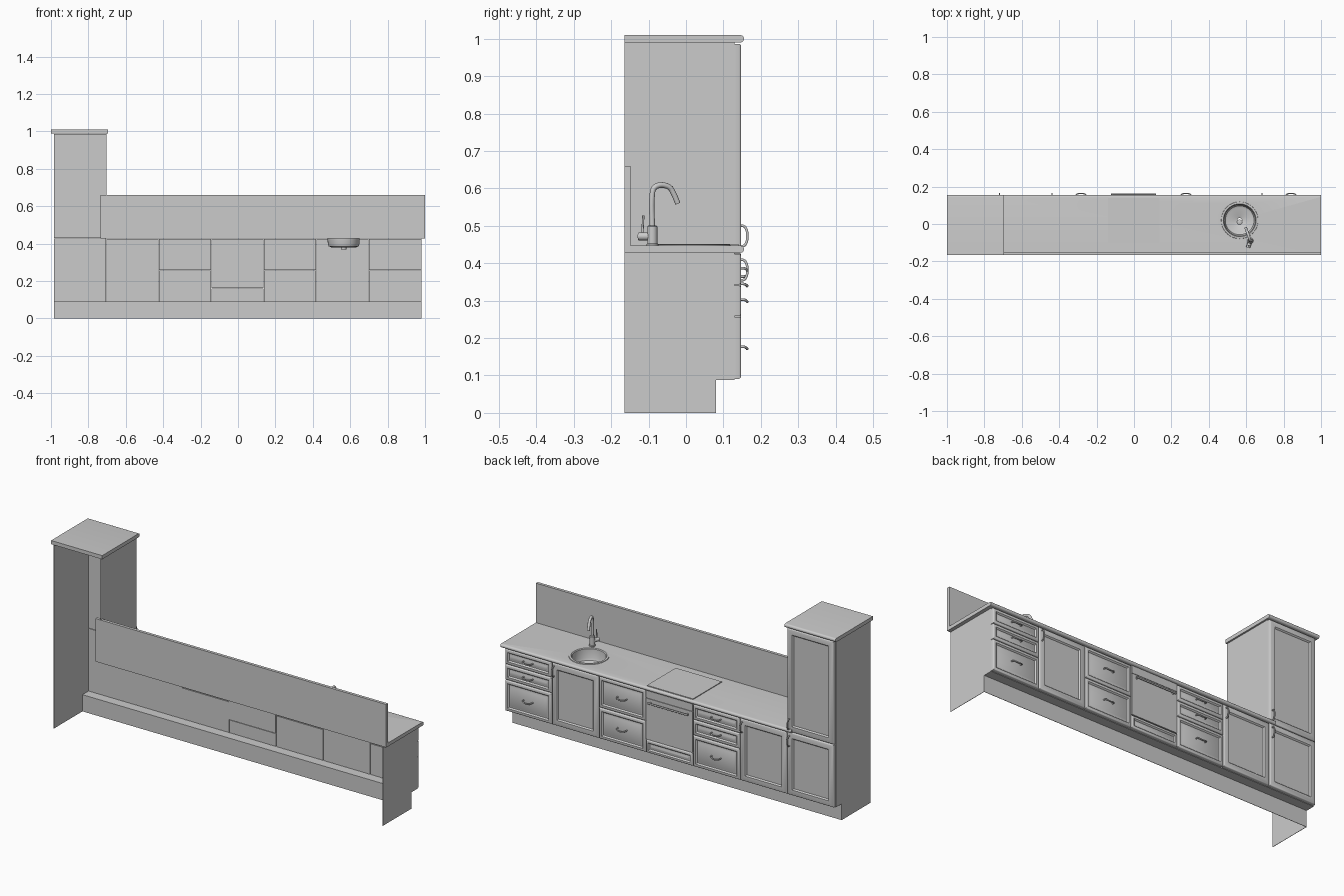
import bpy, bmesh, math
from mathutils import Vector

if "Cube" in bpy.data.objects:
    bpy.data.objects.remove(bpy.data.objects["Cube"])

X0, W = -0.985, 0.2807          # left edge and width of one cabinet module
BACK = -0.165


def finish(name, bm, angle=35):
    bmesh.ops.recalc_face_normals(bm, faces=bm.faces)
    me = bpy.data.meshes.new(name)
    bm.to_mesh(me)
    bm.free()
    ob = bpy.data.objects.new(name, me)
    bpy.context.collection.objects.link(ob)
    bpy.ops.object.select_all(action='DESELECT')
    ob.select_set(True)
    bpy.context.view_layer.objects.active = ob
    bpy.ops.object.shade_smooth_by_angle(angle=math.radians(angle))
    return ob


def loft(name, rings, cap=True):
    """Skin a list of closed rings, capping both ends."""
    bm = bmesh.new()
    vs = [[bm.verts.new(p) for p in r] for r in rings]
    n = len(rings[0])
    for a, b in zip(vs, vs[1:]):
        for i in range(n):
            bm.faces.new((a[i], a[(i + 1) % n], b[(i + 1) % n], b[i]))
    if cap:
        bm.faces.new(vs[0])
        bm.faces.new(vs[-1])
    return finish(name, bm)


def extrude_x(name, profile, x0, x1):
    return loft(name, [[(x, y, z) for y, z in profile] for x in (x0, x1)])


def box(name, x0, x1, y0, y1, z0, z1):
    return extrude_x(name, [(y0, z0), (y1, z0), (y1, z1), (y0, z1)], x0, x1)


def lathe(name, cx, cy, profile, n=40, cap=True):
    return loft(name, [[(cx + r * math.cos(2 * math.pi * i / n), cy + r * math.sin(2 * math.pi * i / n), z)
                        for i in range(n)] for r, z in profile], cap)


def tube(name, pts, r, smooth=True):
    cu = bpy.data.curves.new(name, 'CURVE')
    cu.dimensions = '3D'
    cu.bevel_depth, cu.bevel_resolution, cu.resolution_u = r, 3, 6
    cu.use_fill_caps = True
    sp = cu.splines.new('BEZIER')
    sp.bezier_points.add(len(pts) - 1)
    for b, p in zip(sp.bezier_points, pts):
        b.co = p
        b.handle_left_type = b.handle_right_type = 'AUTO' if smooth else 'VECTOR'
    ob = bpy.data.objects.new(name, cu)
    bpy.context.collection.objects.link(ob)
    return ob


def front(name, x0, x1, z0, z1, frame, raised):
    """Framed door or drawer front with a recessed panel."""
    g = 0.0012
    x0, x1, z0, z1 = x0 + g, x1 - g, z0 + g, z1 - g
    steps = [(0, .128), (0, .142), (.002, .1455), (.005, .147), (frame, .147),
             (frame + .003, .1445), (frame + .006, .140)]
    if raised:
        steps += [(frame + .008, .140), (frame + .016, .1445)]
    loft(name, [[(x0 + d, y, z0 + d), (x1 - d, y, z0 + d), (x1 - d, y, z1 - d), (x0 + d, y, z1 - d)]
                for d, y in steps])


def pull(name, x, z, vertical):
    """Bow handle with small round feet."""
    prof = [(-.027, .143), (-.026, .155), (-.016, .162), (0, .1635), (.016, .162), (.026, .155), (.027, .143)]
    sag = lambda t: -.006 * (1 - (t / .027) ** 2)
    tube(name, [(x, y, z + t) if vertical else (x + t, y, z + sag(t)) for t, y in prof], .0035)


# Open-backed carcass: notched end panels, tower side, toe kick and underside
end = [(BACK, 0), (.08, 0), (.08, .09), (.13, .09)]
extrude_x("tower_end_panel", end + [(.13, .99), (BACK, .99)], X0, X0 + .002)
extrude_x("right_end_panel", end + [(.13, .43), (BACK, .43)], .978, .98)
box("tower_inner_panel", -.706, -.704, BACK, .13, .445, .99)
box("toe_kick", X0, .98, .078, .08, 0, .09)
box("base_underside", X0, .98, .078, .13, .088, .09)


# Worktops with rounded front edges
def slab_profile(z0, z1):
    r, c = (z1 - z0) / 2, (z0 + z1) / 2
    arc = [(.155 - r + r * math.cos(math.radians(a)), c + r * math.sin(math.radians(a)))
           for a in range(-90, 91, 18)]
    return [(BACK, z0)] + arc + [(BACK, z1)]


extrude_x("tower_cap", slab_profile(.99, 1.01), -1, -.695)
counter = extrude_x("countertop", slab_profile(.428, .447), -.735, 1)
box("backsplash", -.735, 1, BACK, -.149, .435, .66)

# Sink opening
SX, SY = .565, .02
cutter = lathe("sink_cutter", SX, SY, [(.088, .40), (.088, .47)])
cutter.hide_render = True
cutter.hide_set(True)
mod = counter.modifiers.new("sink_hole", 'BOOLEAN')
mod.object, mod.operation, mod.solver = cutter, 'DIFFERENCE', 'EXACT'

# Sink bowl, rim and drain
lathe("sink_bowl", SX, SY, [(.099, .447), (.098, .450), (.088, .451), (.084, .447), (.082, .40),
                            (.077, .388), (.066, .383), (.014, .381), (.012, .3795), (.014, .378),
                            (.066, .380), (.080, .386), (.085, .40), (.086, .447)], cap=False)
lathe("sink_drain", SX, SY - .01, [(.014, .370), (.014, .383), (.010, .385)], 24)

# Tap: body, arched spout and side lever
FX, FY = .622, -.09
d = Vector((-.35, 1, 0))
lathe("tap_body", FX, FY, [(.016, .447), (.016, .451), (.0135, .453), (.0135, .498), (.011, .501)], 24)
arch = [(0, .49), (0, .585), (.004, .600), (.016, .608), (.034, .608), (.048, .601), (.056, .588), (.068, .560)]
tube("tap_spout", [Vector((FX, FY, z)) + d * t for t, z in arch], .0075)
tube("tap_valve", [(FX, FY, .472), (FX - .012, FY - .036, .472)], .011, False)
tube("tap_lever", [(FX - .009, FY - .027, .475), (FX - .008, FY - .024, .528)], .003, False)

# Hob
box("hob", -.14, .135, -.105, .14, .445, .451)

# Fronts, listed per module from the tower: height bands for drawers or doors
LO, M1, M2, HI = .09, .258, .342, .426
three = [(LO, M1), (M1, M2), (M2, HI)]
two = [(LO, M1), (M1, HI)]
modules = {0: [(LO, .43), (.43, .988)], 1: [(LO, HI)], 2: three, 4: two, 5: [(LO, HI)], 6: three}
for col, bands in modules.items():
    a, b = X0 + col * W, X0 + (col + 1) * W
    door = col in (0, 1, 5)
    for k, (z0, z1) in enumerate(bands):
        kind = "door" if door else "drawer"
        front(f"{kind}_{col}_{k}", a, b, z0, z1, .030 if door else .016, not door)
        if door:
            pull(f"door_handle_{col}_{k}", b - .015, .473 if z0 > .4 else .382, True)
        else:
            pull(f"drawer_handle_{col}_{k}", (a + b) / 2, (z0 + z1) / 2 + .003, False)

# Oven: control strip, flat door with bar handle, drawer below
a, b = X0 + 3 * W, X0 + 4 * W
box("oven_control_panel", a + .002, b - .002, .126, .146, .386, HI)
box("oven_door", a + .002, b - .002, .126, .146, .163, .384)
front("oven_drawer", a, b, LO, .161, .014, True)
tube("oven_handle", [(a + .02, .159, .365), (b - .02, .159, .365)], .0045, False)
for i, x in enumerate((a + .03, b - .03)):
    tube(f"oven_handle_post_{i}", [(x, .145, .365), (x, .159, .365)], .004, False)
